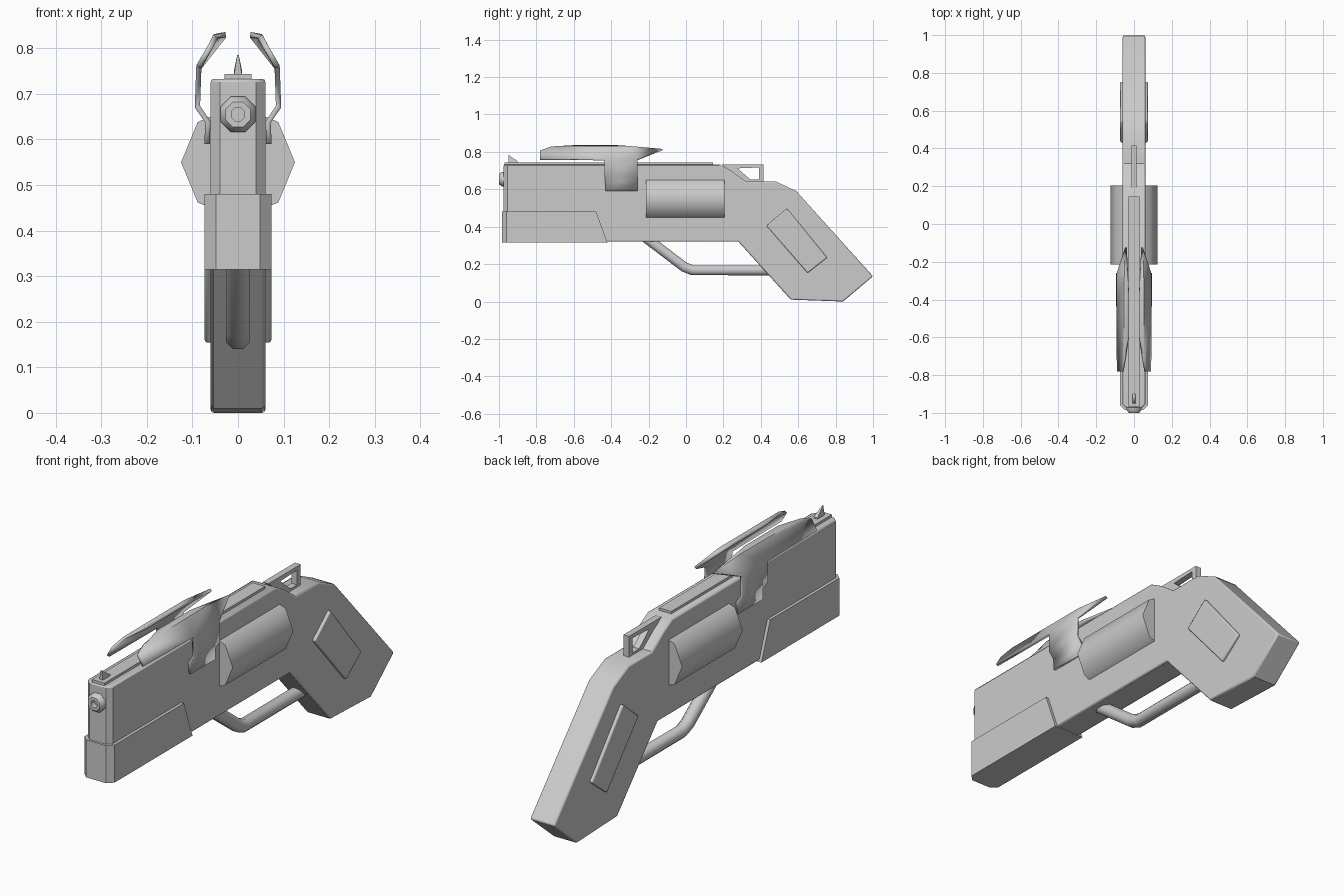
import bpy, bmesh, math
from mathutils import Vector

if "Cube" in bpy.data.objects:
    bpy.data.objects.remove(bpy.data.objects["Cube"])


def finish(name, bm, angle=35):
    bmesh.ops.recalc_face_normals(bm, faces=bm.faces)
    me = bpy.data.meshes.new(name)
    bm.to_mesh(me)
    bm.free()
    ob = bpy.data.objects.new(name, me)
    bpy.context.collection.objects.link(ob)
    bpy.ops.object.select_all(action='DESELECT')
    ob.select_set(True)
    bpy.context.view_layer.objects.active = ob
    bpy.ops.object.shade_smooth_by_angle(angle=math.radians(angle))
    return ob


def slab(name, profile, half, nose=0.0, edge=0.0, angle=35):
    """Side profile (y, z) extruded to +-half; nose chamfers the front upright edges."""
    bm = bmesh.new()
    face = bm.faces.new([bm.verts.new((-half, y, z)) for y, z in profile])
    ext = bmesh.ops.extrude_face_region(bm, geom=[face])
    bmesh.ops.translate(bm, vec=(2 * half, 0, 0),
                        verts=[v for v in ext['geom'] if isinstance(v, bmesh.types.BMVert)])
    bmesh.ops.recalc_face_normals(bm, faces=bm.faces)
    if nose:
        front = min(v.co.y for v in bm.verts)
        edges = [e for e in bm.edges if all(abs(v.co.y - front) < 1e-4 for v in e.verts)
                 and abs(e.verts[0].co.z - e.verts[1].co.z) > 0.01]
        bmesh.ops.bevel(bm, geom=edges, offset=nose, segments=1, affect='EDGES', profile=0.5)
    ob = finish(name, bm, angle)
    if edge:
        mod = ob.modifiers.new("edge_softening", 'BEVEL')
        mod.width, mod.segments = edge, 2
        mod.limit_method, mod.angle_limit = 'ANGLE', math.radians(50)
    return ob


def lathe(name, rings, z, sides=8, turn=0.0):
    """Rings of (y, radius) around an axis along y."""
    bm = bmesh.new()
    loops = []
    for y, r in rings:
        loops.append([bm.verts.new((r * math.cos(turn + i * math.tau / sides), y,
                                    z + r * math.sin(turn + i * math.tau / sides)))
                      for i in range(sides)])
    for a, b in zip(loops, loops[1:]):
        for i in range(sides):
            j = (i + 1) % sides
            bm.faces.new((a[i], a[j], b[j], b[i]))
    bm.faces.new(loops[0])
    bm.faces.new(loops[-1])
    return finish(name, bm, 50)


# Frame and grip in one piece
slab("frame_and_grip", [(-0.975, 0.32), (-0.975, 0.733), (0.18, 0.733), (0.24, 0.70),
                        (0.32, 0.642), (0.48, 0.642), (0.59, 0.59), (1.0, 0.135),
                        (0.84, 0.0), (0.56, 0.01), (0.28, 0.32)], 0.06, nose=0.02, edge=0.007)

# Fore-end under the barrel
slab("fore_end", [(-0.985, 0.315), (-0.985, 0.48), (-0.48, 0.48), (-0.42, 0.315)],
     0.073, nose=0.025)

# Raised grip panels on both sides
slab("grip_panels", [(0.43, 0.405), (0.54, 0.497), (0.755, 0.235), (0.65, 0.152)],
     0.073, edge=0.006)

# Eight-sided drum
lathe("drum", [(-0.215, 0.125), (0.205, 0.125)], 0.55)

# Muzzle with a recessed bore
lathe("muzzle", [(-0.96, 0.042), (-0.985, 0.042), (-1.0, 0.03), (-1.0, 0.016), (-0.965, 0.016)],
      0.655, turn=math.pi / 8)

# Top rib and front sight
slab("top_rib", [(-0.97, 0.725), (-0.97, 0.744), (0.145, 0.744), (0.145, 0.725)], 0.03)
sight = slab("front_sight", [(-0.95, 0.74), (-0.95, 0.785), (-0.90, 0.75), (-0.90, 0.74)], 0.009)
for v in sight.data.vertices:
    if v.co.z > 0.78:
        v.co.x *= 0.2

# Rear loop: open frame made of an outer and an inner outline
outer = [(0.19, 0.733), (0.415, 0.733), (0.415, 0.63), (0.33, 0.63)]
inner = [(0.275, 0.712), (0.39, 0.717), (0.39, 0.652), (0.345, 0.652)]
bm = bmesh.new()
rows = [[bm.verts.new((x, y, z)) for y, z in ring]
        for x, ring in ((-0.014, outer), (0.014, outer), (0.014, inner), (-0.014, inner))]
for k in range(4):
    a, b = rows[k], rows[(k + 1) % 4]
    for i in range(4):
        j = (i + 1) % 4
        bm.faces.new((a[i], a[j], b[j], b[i]))
finish("rear_loop", bm)

# Trigger guard: eight-sided tube with a softened bend
path = [Vector(p) for p in ((-0.24, 0.36), (-0.01, 0.185), (0.035, 0.167), (0.50, 0.167))]
bm = bmesh.new()
loops = []
for i, p in enumerate(path):
    d0 = (path[min(i + 1, 3)] - path[min(i, 2)]).normalized()
    d1 = (path[max(i, 1)] - path[max(i - 1, 0)]).normalized()
    d = (d0 + d1).normalized()
    loop = []
    for k in range(8):
        a = math.pi / 8 + k * math.tau / 8
        s = 0.029 * math.sin(a)
        loop.append(bm.verts.new((0.029 * math.cos(a), p.x - d.y * s, p.y + d.x * s)))
    loops.append(loop)
for a, b in zip(loops, loops[1:]):
    for k in range(8):
        bm.faces.new((a[k], a[(k + 1) % 8], b[(k + 1) % 8], b[k]))
bm.faces.new(loops[0])
bm.faces.new(loops[-1])
finish("trigger_guard", bm, 50)

# Side fins: bracket rising from the frame, flaring into a long swept blade
bm = bmesh.new()
section = [(0.068, 0.59), (0.066, 0.638), (0.089, 0.672), (0.086, 0.757)]
front = [bm.verts.new((x, y, z)) for (x, z), y in zip(section, (-0.43, -0.432, -0.435, -0.437))]
back = [bm.verts.new((x, -0.26, z)) for x, z in section]
for i in range(3):
    bm.faces.new((front[i], front[i + 1], back[i + 1], back[i]))
low = bm.verts.new((0.086, -0.78, 0.76))
tip = bm.verts.new((0.060, -0.78, 0.805))
mid_f = bm.verts.new((0.049, -0.72, 0.826))
mid_c = bm.verts.new((0.049, -0.437, 0.826))
mid_b = bm.verts.new((0.049, -0.30, 0.826))
in_f = bm.verts.new((0.027, -0.60, 0.830))
in_c = bm.verts.new((0.027, -0.37, 0.830))
rear = bm.verts.new((0.043, -0.125, 0.812))
for f in ((low, tip, mid_f, mid_c, front[3]), (front[3], mid_c, mid_b, back[3]),
          (back[3], mid_b, rear), (mid_f, in_f, in_c, mid_c),
          (mid_c, in_c, mid_b), (mid_b, in_c, rear)):
    bm.faces.new(f)
fins = finish("side_fins", bm)
solid = fins.modifiers.new("thickness", 'SOLIDIFY')
solid.thickness, solid.offset = 0.012, 0
mirror = fins.modifiers.new("both_sides", 'MIRROR')
mirror.use_axis[0] = True
